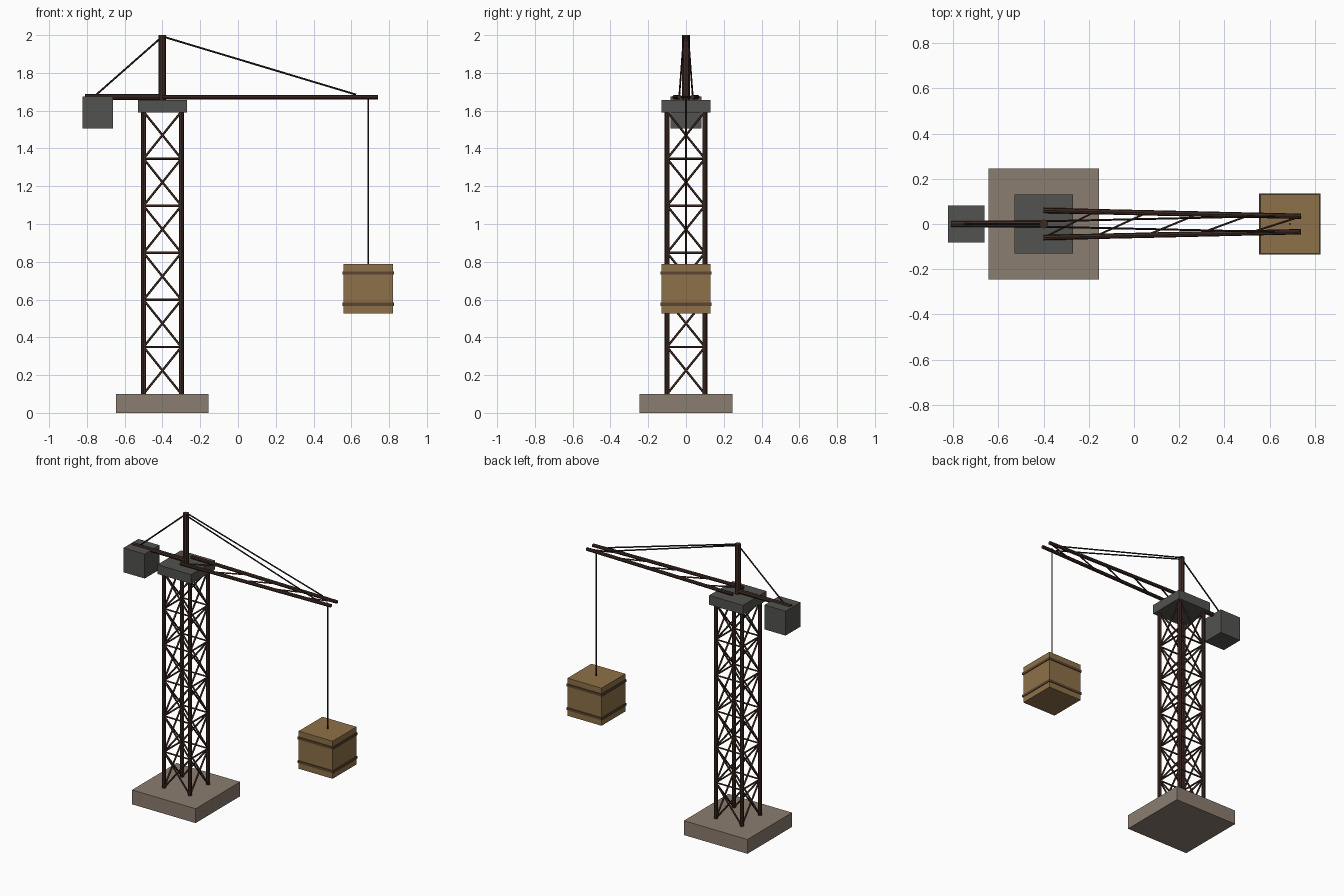
import bpy
import math
from mathutils import Vector

if "Cube" in bpy.data.objects:
    bpy.data.objects.remove(bpy.data.objects["Cube"])


def material(name, r, g, b):
    m = bpy.data.materials.new(name)
    m.diffuse_color = (r, g, b, 1)
    m.use_nodes = True
    m.node_tree.nodes["Principled BSDF"].inputs["Base Color"].default_value = m.diffuse_color
    return m


STEEL = material("dark_steel", 0.05, 0.024, 0.017)
BRACE = material("brace_steel", 0.07, 0.033, 0.023)
CABLE = material("cable", 0.025, 0.018, 0.014)
CONCRETE = material("concrete", 0.26, 0.205, 0.16)
IRON = material("iron", 0.085, 0.085, 0.08)
WOOD = material("wood", 0.27, 0.165, 0.065)
BAND = material("band", 0.11, 0.06, 0.028)


def box(name, centre, size, mat):
    bpy.ops.mesh.primitive_cube_add(size=1, location=centre)
    ob = bpy.context.object
    ob.name = name
    ob.scale = size
    bpy.ops.object.transform_apply(location=False, rotation=False)
    ob.data.materials.append(mat)
    return ob


def rod(name, a, b, radius, mat, sides=8):
    a, b = Vector(a), Vector(b)
    d = b - a
    bpy.ops.mesh.primitive_cylinder_add(vertices=sides, radius=radius,
                                        depth=d.length, location=(a + b) / 2)
    ob = bpy.context.object
    ob.name = name
    ob.rotation_euler = d.to_track_quat('Z', 'Y').to_euler()
    ob.data.materials.append(mat)
    return ob


TX = -0.40            # tower axis
HALF = 0.10           # half spacing of the legs
Z0, Z1, BAYS = 0.10, 1.595, 6

# Footing and slewing platform
box("base_slab", (TX, 0, 0.05), (0.49, 0.49, 0.10), CONCRETE)
box("slewing_platform", (TX, 0, 1.623), (0.26, 0.26, 0.065), IRON)

# Tower legs and lattice, one face per corner pair
corners = [(TX + sx * HALF, sy * HALF) for sx, sy in ((-1, -1), (1, -1), (1, 1), (-1, 1))]
step = (Z1 - Z0) / BAYS
for i, p in enumerate(corners):
    q = corners[(i + 1) % 4]
    rod("tower_leg", (*p, Z0 - 0.01), (*p, Z1 + 0.01), 0.013, STEEL)
    for k in range(BAYS):
        lo, hi = Z0 + k * step, Z0 + (k + 1) * step
        rod("tower_diagonal", (*p, lo), (*q, hi), 0.006, BRACE, 6)
        rod("tower_diagonal", (*q, lo), (*p, hi), 0.006, BRACE, 6)
        if k:
            rod("tower_rung", (*p, lo), (*q, lo), 0.006, BRACE, 6)

# Mast head
rod("mast", (TX, 0, 1.65), (TX, 0, 2.0), 0.02, STEEL)

# Jib: two converging chords with diagonal lacing
JZ, JEND = 1.672, 0.74


def chord_point(t, side):
    return (TX + t * (JEND - TX), side * (0.06 - 0.026 * t), JZ)


for s in (-1, 1):
    rod("jib_chord", chord_point(0, s), chord_point(1, s), 0.012, STEEL)
    rod("jib_tie", (TX, s * 0.012, 1.993), (0.625, s * 0.035, 1.685), 0.005, CABLE, 6)
for k in range(5):
    rod("jib_lacing", chord_point(k / 5, -1), chord_point((k + 1) / 5, 1), 0.005, BRACE, 6)

# Counter jib, its tie and the counterweight
rod("counter_jib", (TX + 0.01, 0, 1.672), (-0.81, 0, 1.672), 0.015, STEEL)
rod("counter_tie", (TX, 0, 1.993), (-0.75, 0, 1.685), 0.005, CABLE, 6)
box("counterweight", (-0.743, 0, 1.59), (0.163, 0.163, 0.17), IRON)

# Hoist rope and hanging crate
rod("hoist_rope", (0.69, 0, 0.78), (0.69, 0, 1.665), 0.0045, CABLE, 6)
box("crate", (0.69, 0, 0.657), (0.262, 0.262, 0.262), WOOD)
for z in (0.74, 0.575):
    box("crate_band", (0.69, 0, z), (0.272, 0.272, 0.017), BAND)
